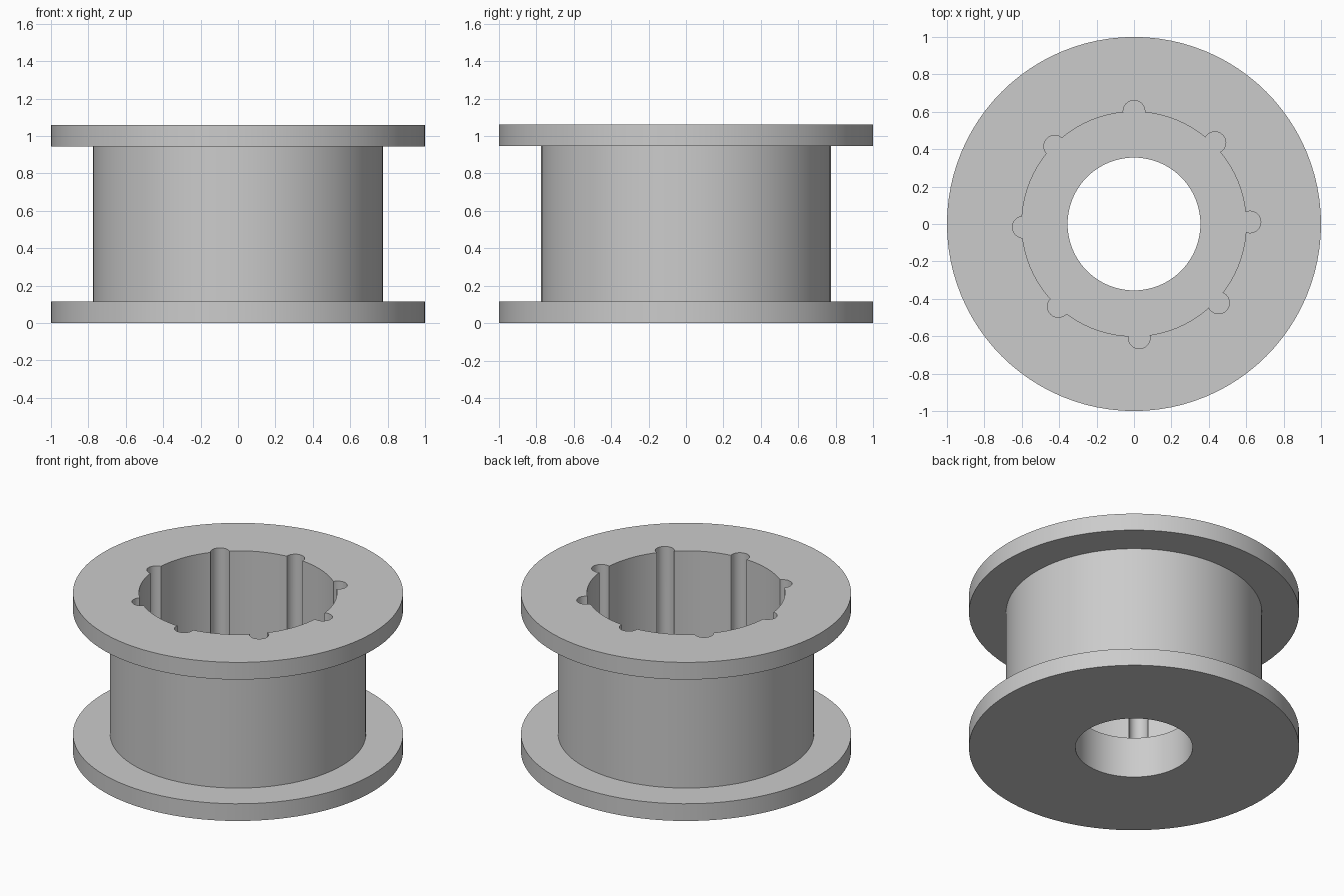
import bpy
import bmesh
from math import radians, pi
from mathutils import Matrix, Vector

if "Cube" in bpy.data.objects:
    bpy.data.objects.remove(bpy.data.objects["Cube"], do_unlink=True)

HEIGHT = 1.06
FLANGE = 0.115
FLOOR = 0.273
DRUM_R, CAVITY_R, HOLE_R = 0.775, 0.6, 0.355
GROOVE_R, GROOVE_RING, GROOVES = 0.058, 0.606, 8

grey = bpy.data.materials.new("plain grey")
grey.use_nodes = True
colour = (0.6, 0.6, 0.6, 1)
grey.diffuse_color = colour
grey.node_tree.nodes["Principled BSDF"].inputs["Base Color"].default_value = colour


def make_object(name, bm):
    bmesh.ops.recalc_face_normals(bm, faces=bm.faces)
    mesh = bpy.data.meshes.new(name)
    bm.to_mesh(mesh)
    bm.free()
    mesh.materials.append(grey)
    obj = bpy.data.objects.new(name, mesh)
    bpy.context.collection.objects.link(obj)
    return obj


# Flanged spool with stepped bore, turned from its closed cross-section
profile = [(HOLE_R, 0), (1, 0), (1, FLANGE), (DRUM_R, FLANGE),
           (DRUM_R, HEIGHT - FLANGE), (1, HEIGHT - FLANGE), (1, HEIGHT),
           (CAVITY_R, HEIGHT), (CAVITY_R, FLOOR), (HOLE_R, FLOOR)]
bm = bmesh.new()
verts = [bm.verts.new((r, 0, z)) for r, z in profile]
edges = [bm.edges.new((a, b)) for a, b in zip(verts, verts[1:] + verts[:1])]
bmesh.ops.spin(bm, geom=verts + edges, cent=(0, 0, 0), axis=(0, 0, 1),
               angle=2 * pi, steps=96, use_merge=True)
bmesh.ops.remove_doubles(bm, verts=bm.verts, dist=0.0001)
spool = make_object("spool", bm)

# Ring of round key grooves, set slightly off the bore's axis
bm = bmesh.new()
top = HEIGHT + 0.1
for i in range(GROOVES):
    turn = Matrix.Rotation(radians(1.3) + i * 2 * pi / GROOVES, 4, "Z")
    centre = turn @ Vector((GROOVE_RING, 0, 0)) + Vector((0.014, -0.003, (FLOOR + top) / 2))
    bmesh.ops.create_cone(bm, cap_ends=True, segments=32, radius1=GROOVE_R,
                          radius2=GROOVE_R, depth=top - FLOOR,
                          matrix=Matrix.Translation(centre))
cutter = make_object("groove_cutter", bm)
cutter.hide_render = True

# Cut the grooves, then smooth the round walls
bpy.ops.object.select_all(action="DESELECT")
spool.select_set(True)
bpy.context.view_layer.objects.active = spool
cut = spool.modifiers.new("grooves", "BOOLEAN")
cut.operation = "DIFFERENCE"
cut.solver = "EXACT"
cut.object = cutter
bpy.ops.object.modifier_apply(modifier=cut.name)
bpy.data.objects.remove(cutter, do_unlink=True)
bpy.ops.object.shade_smooth_by_angle(angle=radians(30))
